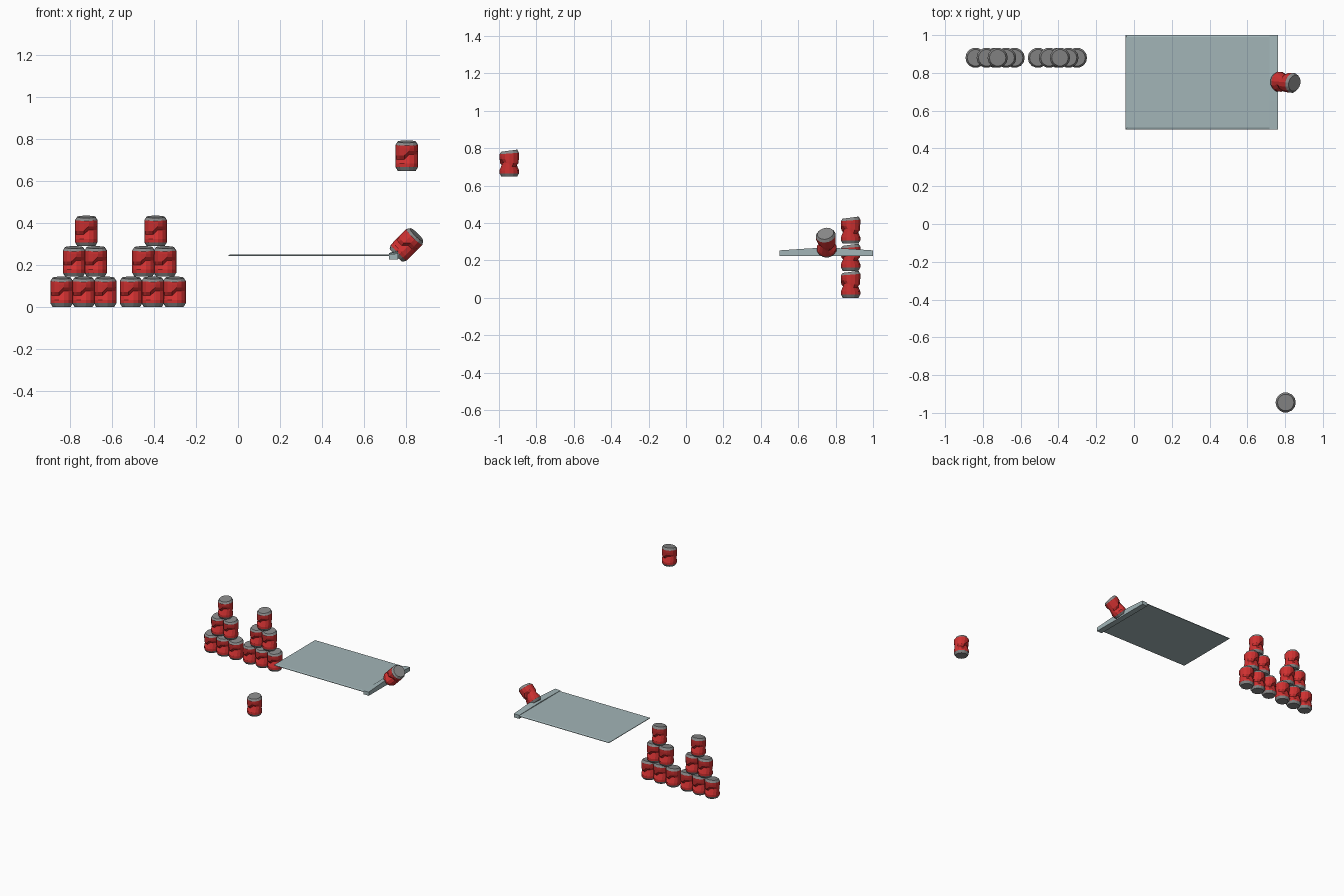
import bpy, bmesh, math
from mathutils import Matrix

if "Cube" in bpy.data.objects:
    bpy.data.objects.remove(bpy.data.objects["Cube"])


def material(name, rgba):
    m = bpy.data.materials.new(name)
    m.diffuse_color = rgba
    m.use_nodes = True
    m.node_tree.nodes["Principled BSDF"].inputs["Base Color"].default_value = m.diffuse_color
    return m


RED = material("can red", (0.62, 0.03, 0.03, 1))
GREY = material("metal grey", (0.25, 0.25, 0.25, 1))
GLASS = material("pale glass", (0.36, 0.46, 0.475, 0.9))

SIDES, R = 14, 0.0535


def finish(bm, name, mats):
    bmesh.ops.recalc_face_normals(bm, faces=bm.faces)
    me = bpy.data.meshes.new(name)
    bm.to_mesh(me)
    bm.free()
    for m in mats:
        me.materials.append(m)
    ob = bpy.data.objects.new(name, me)
    bpy.context.collection.objects.link(ob)
    return ob


def loft(bm, rings):
    """Skin closed vertex rings and cap both ends."""
    rows = [[bm.verts.new(p) for p in ring] for ring in rings]
    bands = []
    for a, b in zip(rows, rows[1:]):
        n = len(a)
        bands.append([bm.faces.new((a[i], a[(i + 1) % n], b[(i + 1) % n], b[i]))
                      for i in range(n)])
    return bands, [bm.faces.new(rows[0]), bm.faces.new(rows[-1])]


def can_mesh():
    # height, radius, depth pinch, staggered crease, lid tilt
    profile = [(0.0, 0.043, 1, 0, 0), (0.018, R, 1, 0, 0),
               (0.034, R, 1, 0, 0), (0.066, R, 0.66, 1, 0),
               (0.083, R, 0.95, 1, 0), (0.108, R, 1, 0, 0.3),
               (0.124, R, 1, 0, 0.7), (0.139, 0.044, 1, 0, 1)]
    rings = []
    for z, r, pinch, crease, tilt in profile:
        ring = []
        for i in range(SIDES):
            a = 2 * math.pi * i / SIDES
            c, s = math.cos(a), math.sin(a)
            k = round(c * s, 4)
            step = -0.011 * crease * ((k > 0) - (k < 0))
            ring.append((r * c, r * s * pinch, z + step + 0.006 * s * tilt))
        rings.append(ring)
    bm = bmesh.new()
    bands, caps = loft(bm, rings)
    # grey ends, red wall
    for f in bands[0] + bands[-1] + caps:
        f.material_index = 1
    return finish(bm, "can", [RED, GREY])


proto = can_mesh()
mesh = proto.data
bpy.data.objects.remove(proto)


def place_can(name, loc, rot=None):
    ob = bpy.data.objects.new(name, mesh)
    m = Matrix.Translation(loc)
    if rot is not None:
        m = m @ rot @ Matrix.Translation((0, 0, -0.0725))
    ob.matrix_world = m
    bpy.context.collection.objects.link(ob)


# two stacked pyramids of cans
rows = [(-0.839, -0.735, -0.632), (-0.780, -0.677), (-0.722,)]
for side, dx in (("left", 0.0), ("right", 0.33)):
    for level, xs in enumerate(rows):
        for i, x in enumerate(xs):
            place_can(f"{side}_pyramid_can_{level}_{i}", (x + dx, 0.88, level * 0.145))

# single can high up at the front
place_can("lone_can", (0.803, -0.945, 0.648))

# leaning can on the panel edge
place_can("tilted_can", (0.803, 0.75, 0.297),
          Matrix.Rotation(math.radians(-5), 4, 'Z') @ Matrix.Rotation(math.radians(45), 4, 'Y'))

# thin glass panel with chamfered border
bm = bmesh.new()


def rect(x0, x1, y0, y1, z):
    return [(x0, y0, z), (x1, y0, z), (x1, y1, z), (x0, y1, z)]


loft(bm, [rect(-0.045, 0.73, 0.5, 1.0, 0.242), rect(-0.045, 0.73, 0.5, 1.0, 0.246),
          rect(-0.038, 0.73, 0.51, 0.99, 0.250)])
finish(bm, "glass_panel", [GLASS])

# end rail, arched towards the middle
bm = bmesh.new()
sections = []
for y, inner, outer in ((0.5, 0.252, 0.254), (0.65, 0.255, 0.264), (0.75, 0.257, 0.269),
                        (0.85, 0.255, 0.264), (1.0, 0.252, 0.254)):
    sections.append([(0.718, y, 0.225), (0.762, y, 0.225), (0.762, y, outer), (0.718, y, inner)])
loft(bm, sections)
finish(bm, "end_rail", [GLASS])
